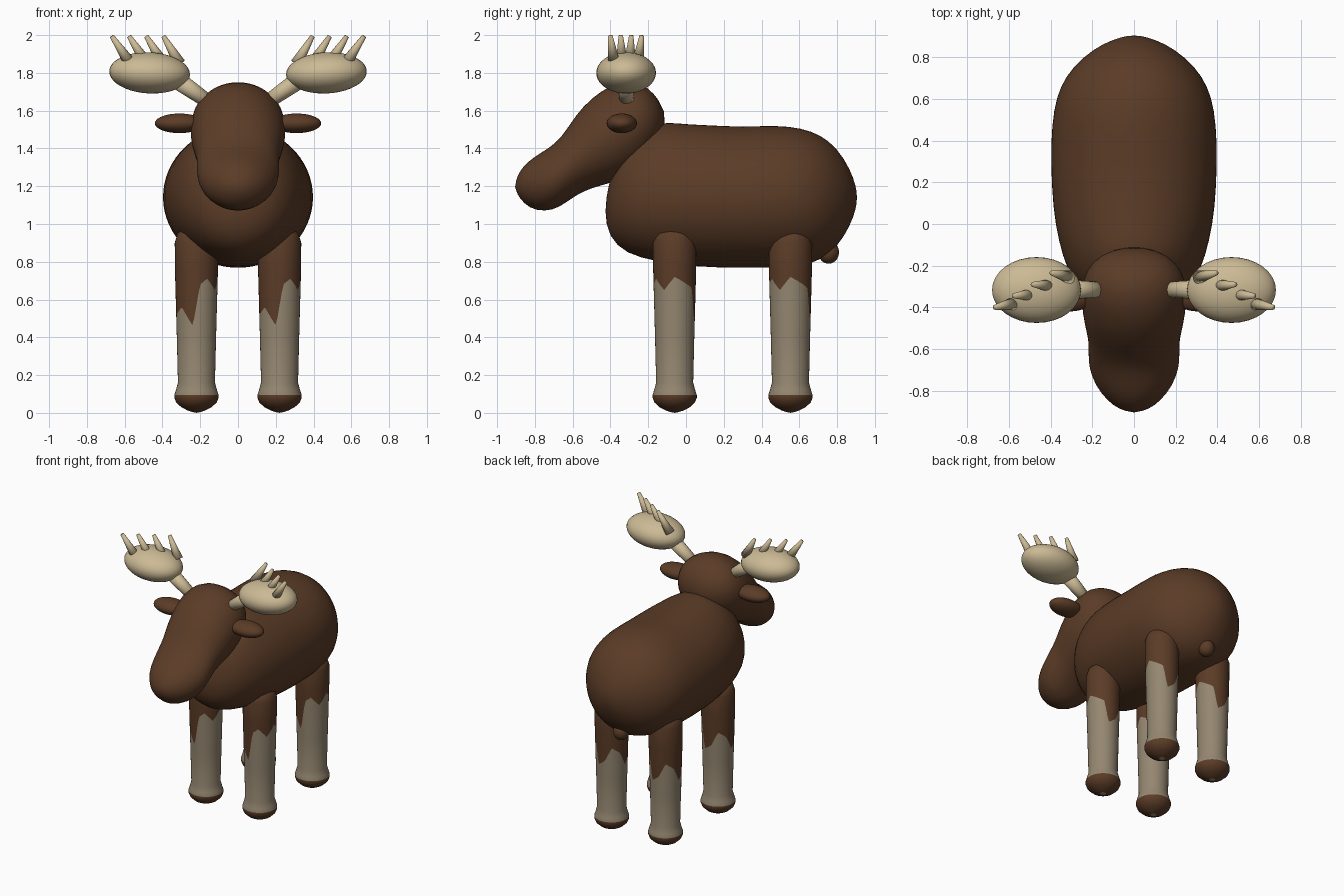
import bpy, bmesh, math
from mathutils import Vector, Matrix

if "Cube" in bpy.data.objects:
    bpy.data.objects.remove(bpy.data.objects["Cube"])


def material(name, rgb):
    m = bpy.data.materials.new(name)
    m.diffuse_color = (*rgb, 1)
    m.use_nodes = True
    m.node_tree.nodes["Principled BSDF"].inputs["Base Color"].default_value = m.diffuse_color
    return m


BROWN = material("brown_fur", (0.105, 0.045, 0.020))
TAN = material("pale_leg", (0.300, 0.243, 0.165))
BONE = material("antler_bone", (0.600, 0.490, 0.300))


def finish(name, bm, mats, subdivide=0):
    bmesh.ops.recalc_face_normals(bm, faces=bm.faces)
    for f in bm.faces:
        f.smooth = True
    me = bpy.data.meshes.new(name)
    bm.to_mesh(me)
    bm.free()
    for m in mats:
        me.materials.append(m)
    ob = bpy.data.objects.new(name, me)
    bpy.context.collection.objects.link(ob)
    if subdivide:
        mod = ob.modifiers.new("smooth", 'SUBSURF')
        mod.levels = mod.render_levels = subdivide
    return ob


def skin(bm, rings, start, end):
    """Bridge rings of points, closing both ends on a pole; returns bands of faces."""
    vs = [[bm.verts.new(p) for p in r] for r in rings]
    n = len(vs[0])
    a, b = bm.verts.new(start), bm.verts.new(end)
    bands = [[bm.faces.new((a, vs[0][i], vs[0][(i + 1) % n])) for i in range(n)]]
    for r, s in zip(vs, vs[1:]):
        bands.append([bm.faces.new((r[i], r[(i + 1) % n], s[(i + 1) % n], s[i]))
                      for i in range(n)])
    bands.append([bm.faces.new((b, vs[-1][(i + 1) % n], vs[-1][i])) for i in range(n)])
    return bands


def loft(name, sections, start, end, n=32):
    """Elliptical sections given as top (y, z), bottom (y, z) and half width."""
    rings = []
    for ty, tz, by, bz, w in sections:
        c = Vector((0, (ty + by) / 2, (tz + bz) / 2))
        up = Vector((0, (ty - by) / 2, (tz - bz) / 2))
        rings.append([c + up * math.cos(t) + Vector((w * math.sin(t), 0, 0))
                      for t in (2 * math.pi * i / n for i in range(n))])
    bm = bmesh.new()
    skin(bm, rings, (0, *start), (0, *end))
    return finish(name, bm, [BROWN], 1)


def ball(name, centre, radii, mat, tilt=0):
    bm = bmesh.new()
    bmesh.ops.create_uvsphere(bm, u_segments=32, v_segments=20, radius=1)
    bm.transform(Matrix.Translation(centre) @ Matrix.Rotation(tilt, 4, 'Y')
                 @ Matrix.Diagonal((*radii, 1)))
    return finish(name, bm, [mat])


def cone(name, a, b, r1, r2, mat):
    a, b = Vector(a), Vector(b)
    bm = bmesh.new()
    bmesh.ops.create_cone(bm, cap_ends=True, segments=16, radius1=r1, radius2=r2,
                          depth=(b - a).length)
    bm.transform(Matrix.Translation((a + b) / 2)
                 @ (b - a).to_track_quat('Z', 'Y').to_matrix().to_4x4())
    return finish(name, bm, [mat])


# Body: neck base and chest back to the rump
loft("body", [
    (-0.29, 1.46, -0.41, 1.22, 0.14),
    (-0.22, 1.50, -0.435, 1.06, 0.22),
    (-0.16, 1.53, -0.41, 0.93, 0.275),
    (-0.09, 1.54, -0.32, 0.84, 0.325),
    (0.00, 1.53, -0.16, 0.80, 0.365),
    (0.12, 1.525, 0.04, 0.77, 0.392),
    (0.30, 1.515, 0.30, 0.765, 0.402),
    (0.48, 1.525, 0.48, 0.767, 0.397),
    (0.61, 1.51, 0.61, 0.775, 0.375),
    (0.71, 1.475, 0.71, 0.805, 0.33),
    (0.80, 1.405, 0.80, 0.875, 0.25),
    (0.87, 1.29, 0.87, 0.99, 0.145),
    (0.90, 1.20, 0.90, 1.08, 0.055)], (-0.36, 1.34), (0.906, 1.14))

# Head: muzzle tip back to the crown
loft("head", [
    (-0.895, 1.25, -0.885, 1.14, 0.07),
    (-0.865, 1.305, -0.83, 1.08, 0.13),
    (-0.80, 1.36, -0.745, 1.065, 0.187),
    (-0.72, 1.405, -0.67, 1.085, 0.217),
    (-0.66, 1.46, -0.58, 1.155, 0.220),
    (-0.61, 1.535, -0.50, 1.19, 0.218),
    (-0.55, 1.62, -0.42, 1.21, 0.238),
    (-0.45, 1.71, -0.30, 1.25, 0.255),
    (-0.34, 1.757, -0.20, 1.33, 0.250),
    (-0.24, 1.75, -0.14, 1.42, 0.205),
    (-0.165, 1.69, -0.11, 1.50, 0.125)], (-0.907, 1.195), (-0.115, 1.60))

# Tail
ball("tail", (0, 0.755, 0.85), (0.055, 0.055, 0.06), BROWN)

# Ragged edge of the brown fur on a leg: (angle in degrees, height)
EDGE = [(-180, 0.50), (-135, 0.56), (-100, 0.46), (-80, 0.68), (-60, 0.71), (-30, 0.65),
        (0, 0.72), (55, 0.66), (70, 0.50), (100, 0.54), (125, 0.64), (155, 0.60), (180, 0.50)]


def edge_height(deg):
    for (a, za), (b, zb) in zip(EDGE, EDGE[1:]):
        if a <= deg <= b:
            return za + (zb - za) * (deg - a) / (b - a)


def leg(name, x, y):
    n = 60

    def shaft(z):
        return 0.097 + 0.018 * min(max((z - 0.15) / 0.65, 0), 1)

    # (height, radius); None marks the ragged colour edge
    rows = [(0.004, 0.02), (0.012, 0.045), (0.03, 0.08), (0.055, 0.107), (0.08, 0.117),
            (0.095, 0.117), (0.12, 0.109), (0.16, 0.098), (0.40, shaft(0.40)), None,
            (0.76, shaft(0.76)), (0.90, 0.115), (0.95, 0.10), (0.98, 0.06)]
    rings = []
    for row in rows:
        ring = []
        for i in range(n):
            t = -math.pi + 2 * math.pi * i / n
            z = row[0] if row else edge_height(math.degrees(t))
            r = row[1] if row else shaft(z)
            ring.append((x + r * math.cos(t), y + r * math.sin(t), z))
        rings.append(ring)
    bm = bmesh.new()
    bands = skin(bm, rings, (x, y, 0), (x, y, 0.99))
    for k in [0] + list(range(6, 10)):  # sole spot and stocking
        for f in bands[k]:
            f.material_index = 1
    finish(name, bm, [BROWN, TAN])


for side, s in (("left", -1), ("right", 1)):
    leg("front_leg_" + side, s * 0.22, -0.06)
    leg("rear_leg_" + side, s * 0.22, 0.553)
    ball("ear_" + side, (s * 0.31, -0.34, 1.533), (0.13, 0.08, 0.052), BROWN)
    # Antler: beam, palm and four tines
    cone("antler_beam_" + side, (s * 0.14, -0.315, 1.635), (s * 0.34, -0.315, 1.775),
         0.036, 0.05, BONE)
    ball("antler_palm_" + side, (s * 0.468, -0.317, 1.80), (0.214, 0.158, 0.109), BONE,
         -s * 0.05)
    for i in range(4):
        tip = (s * (0.395 + 0.091 * i), -0.235 - 0.055 * i, 1.995)
        base = (s * (0.31 + 0.087 * i), -0.255 - 0.042 * i, 1.85)
        cone(f"antler_tine_{side}_{i + 1}", base, tip, 0.033, 0.012, BONE)
